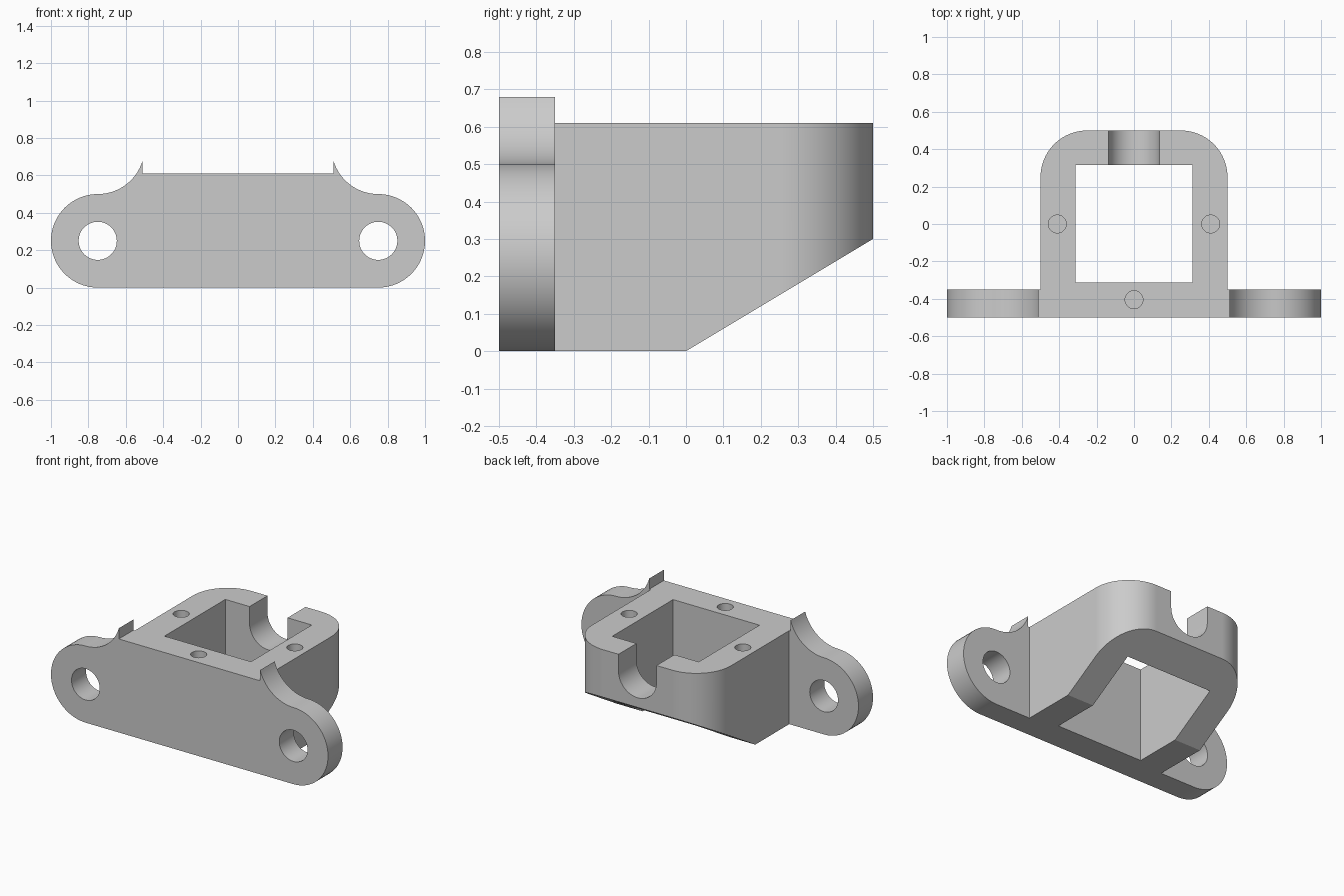
import bpy
from math import sin, cos, radians, sqrt, asin, degrees
from mathutils import Vector

if "Cube" in bpy.data.objects:
    bpy.data.objects.remove(bpy.data.objects["Cube"], do_unlink=True)

TOP = 0.61      # height of the housing
BACK = -0.35    # rear face of the mounting flange

grey = bpy.data.materials.new("light grey")
grey.use_nodes = True
grey.diffuse_color = (0.6, 0.6, 0.6, 1)
grey.node_tree.nodes["Principled BSDF"].inputs["Base Color"].default_value = (0.6, 0.6, 0.6, 1)


def arc(cx, cy, r, start, end, steps=24):
    """Points on an arc, angles in degrees."""
    angles = [radians(start + (end - start) * i / steps) for i in range(steps + 1)]
    return [(cx + r * cos(a), cy + r * sin(a)) for a in angles]


def prism(name, outline, axis, low, high):
    """Extrude a closed outline along the given axis between two positions."""
    place = {"x": lambda p, d: (d, p[0], p[1]),
             "y": lambda p, d: (p[0], d, p[1]),
             "z": lambda p, d: (p[0], p[1], d)}[axis]
    n = len(outline)
    verts = [place(p, d) for d in (low, high) for p in outline]
    faces = [tuple(range(n)), tuple(range(2 * n - 1, n - 1, -1))]
    faces += [(i, i + n, (i + 1) % n + n, (i + 1) % n) for i in range(n)]
    mesh = bpy.data.meshes.new(name)
    mesh.from_pydata(verts, [], faces)
    # Turn the faces outward for axes where the outline runs the other way
    inward = sum(f.center.dot(Vector(f.normal)) * f.area for f in mesh.polygons) < 0
    if inward:
        mesh.flip_normals()
    mesh.materials.append(grey)
    obj = bpy.data.objects.new(name, mesh)
    bpy.context.collection.objects.link(obj)
    return obj


def combine(target, tool, operation):
    """Apply a boolean and discard the tool."""
    mod = target.modifiers.new("boolean", "BOOLEAN")
    mod.operation = operation
    mod.solver = "EXACT"
    mod.object = tool
    bpy.context.view_layer.objects.active = target
    bpy.ops.object.modifier_apply(modifier=mod.name)
    bpy.data.objects.remove(tool, do_unlink=True)


# Mounting flange: round ears with concave fillets ending in small tips
fillet_end = 180 + degrees(asin(sqrt(1 - 0.96 ** 2)))
right_half = arc(0.75, 0.25, 0.25, -90, 90, 32)
right_half += arc(0.75, 0.75, 0.25, 270, fillet_end)[1:]
right_half.append((0.51, TOP))
flange = right_half + [(-x, z) for x, z in reversed(right_half)]
bracket = prism("bracket", flange, "y", -0.5, BACK)

# Housing: rounded rear corners, sloped underside
corner = arc(0.25, 0.25, 0.25, 0, 90)
plan = [(0.5, -0.45)] + corner
housing = prism("housing", plan + [(-x, y) for x, y in reversed(plan)], "z", 0, TOP)
wedge = prism("wedge", [(0, 0), (0.6, 0.36), (0.6, -0.2), (0, -0.2)], "x", -1, 1)
combine(housing, wedge, "DIFFERENCE")
combine(bracket, housing, "UNION")

# Square well through the housing
well = [(-0.312, -0.312), (0.312, -0.312), (0.312, 0.315), (-0.312, 0.315)]
combine(bracket, prism("well", well, "z", -0.2, 1), "DIFFERENCE")

# Round-bottomed slot in the rear wall
slot = arc(0, 0.5, 0.137, 180, 360) + [(0.137, 1), (-0.137, 1)]
combine(bracket, prism("slot", slot, "y", 0.2, 0.7), "DIFFERENCE")

# Bolt holes through the ears
for side in (-1, 1):
    hole = arc(side * 0.75, 0.25, 0.102, 0, 360, 48)[:-1]
    combine(bracket, prism("bolt_hole", hole, "y", -0.7, -0.2), "DIFFERENCE")

# Blind screw holes in the top rim
for x, y in ((-0.41, 0), (0.41, 0), (0, -0.405)):
    hole = arc(x, y, 0.048, 0, 360, 32)[:-1]
    combine(bracket, prism("screw_hole", hole, "z", 0.36, 0.8), "DIFFERENCE")

# Smooth curved walls, crisp edges
bpy.ops.object.select_all(action="DESELECT")
bracket.select_set(True)
bpy.context.view_layer.objects.active = bracket
bpy.ops.object.shade_smooth_by_angle(angle=radians(25))
weighted = bracket.modifiers.new("weighted_normals", "WEIGHTED_NORMAL")
weighted.keep_sharp = True
